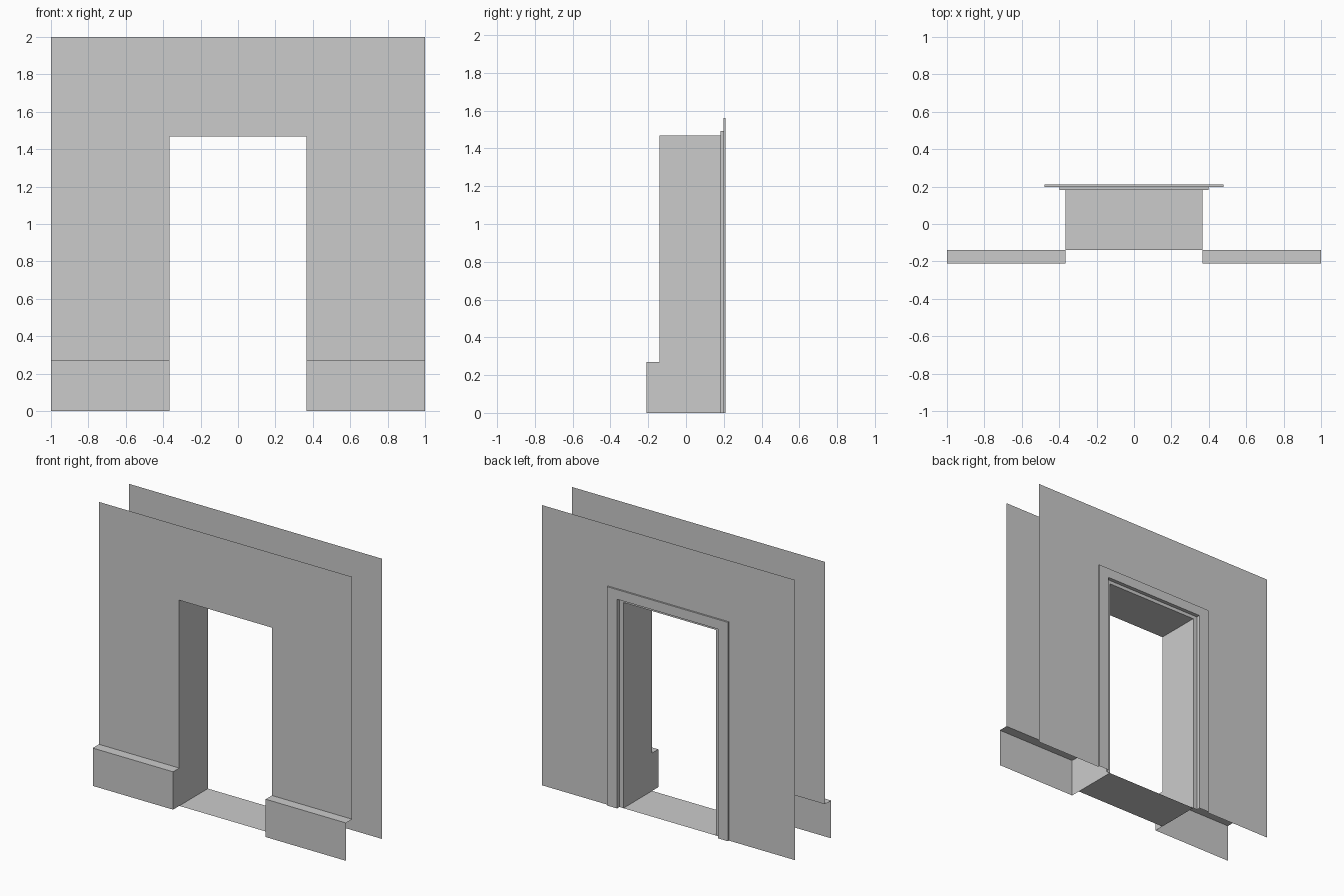
import bpy

if "Cube" in bpy.data.objects:
    bpy.data.objects.remove(bpy.data.objects["Cube"])

BACK, FRAME, REBATE, FRONT, PLINTH = 0.198, 0.21, 0.183, -0.14, -0.21
PLINTH_H = 0.27
# Arch outlines: half width, height
WALL, TRIM, RECESS, OPENING = (1, 2), (0.478, 1.562), (0.398, 1.493), (0.366, 1.468)


def make(name, verts, faces):
    mesh = bpy.data.meshes.new(name)
    mesh.from_pydata(verts, [], faces)
    mesh.update()
    obj = bpy.data.objects.new(name, mesh)
    bpy.context.collection.objects.link(obj)
    return obj


def arch_loft(name, steps, z0=0.0):
    """Bridge successive door-shaped outlines given as ((half width, height), y)."""
    verts, faces = [], []
    for (w, h), y in steps:
        verts += [(-w, y, z0), (-w, y, h), (w, y, h), (w, y, z0)]
    for s in range(len(steps) - 1):
        for i in range(3):
            a = s * 4 + i
            faces.append((a, a + 1, a + 5, a + 4))
    return make(name, verts, faces)


# Wall sheets
arch_loft("back_wall", [(WALL, BACK), (TRIM, BACK)])
arch_loft("front_wall", [(OPENING, FRONT), (WALL, FRONT)], PLINTH_H)

# Door trim with stepped rebate, then the deep lining of the opening
arch_loft("door_trim", [(TRIM, BACK), (TRIM, FRAME), (RECESS, FRAME),
                        (RECESS, REBATE), (OPENING, REBATE)])
arch_loft("door_lining", [(OPENING, REBATE), (OPENING, FRONT)])

# Threshold
w = OPENING[0]
make("threshold", [(-w, FRONT, 0), (w, FRONT, 0), (w, REBATE, 0), (-w, REBATE, 0)],
     [(0, 1, 2, 3)])

# Plinths: front, top and return into the doorway, open at the outer end
verts = [(x, y, z) for x in (w, 1)
         for y, z in ((PLINTH, 0), (PLINTH, PLINTH_H), (FRONT, PLINTH_H), (FRONT, 0))]
plinth = make("plinth", verts, [(0, 4, 5, 1), (1, 5, 6, 2), (0, 1, 2, 3)])
mirror = plinth.modifiers.new("mirror", "MIRROR")
mirror.use_axis = (True, False, False)
